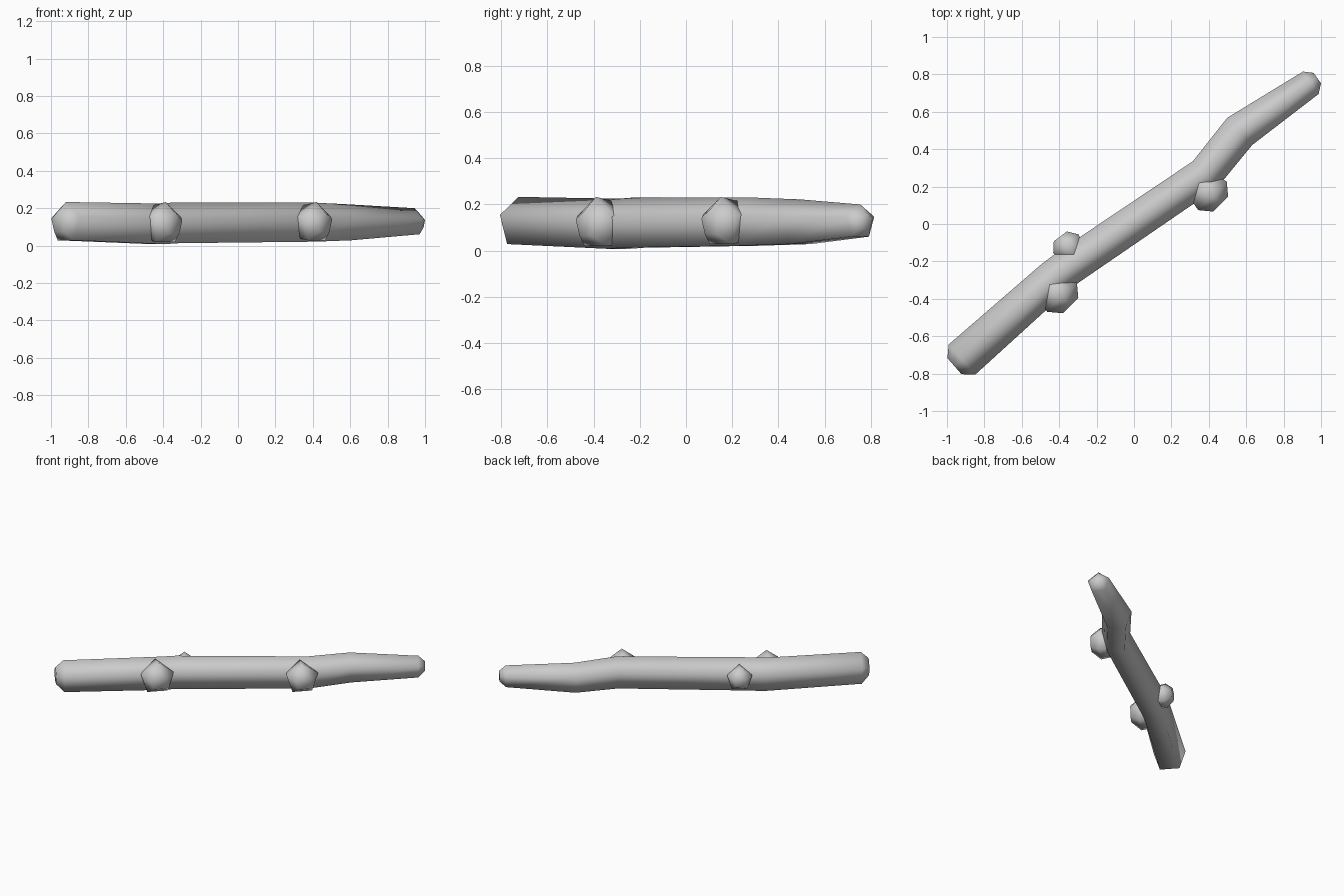
import bpy, bmesh, math
from mathutils import Vector

cube = bpy.data.objects.get("Cube")
if cube:
    bpy.data.objects.remove(cube, do_unlink=True)

SIDES = 5

grey = bpy.data.materials.new("plain_grey")
grey.use_nodes = True
colour = (0.6, 0.6, 0.6, 1)
grey.diffuse_color = colour
grey.node_tree.nodes["Principled BSDF"].inputs["Base Color"].default_value = colour


def limb(name, stations):
    """Loft upright pentagons, apex up, along stations of (x, y, z, radius, width factor)."""
    bm = bmesh.new()
    centres = [Vector(s[:3]) for s in stations]
    rings = []
    for i, (c, s) in enumerate(zip(centres, stations)):
        before = c - centres[i - 1] if i > 0 else Vector()
        after = centres[i + 1] - c if i < len(stations) - 1 else Vector()
        along = before.normalized() + after.normalized()
        side = Vector((-along.y, along.x, 0)).normalized()
        ring = []
        for k in range(SIDES):
            a = math.tau * k / SIDES
            offset = side * math.sin(a) * s[4] + Vector((0, 0, math.cos(a)))
            ring.append(bm.verts.new(c + offset * s[3]))
        rings.append(ring)
    for r0, r1 in zip(rings, rings[1:]):
        for k in range(SIDES):
            n = (k + 1) % SIDES
            bm.faces.new((r0[k], r0[n], r1[n], r1[k]))
    bm.faces.new(rings[0])
    bm.faces.new(rings[-1])
    bmesh.ops.recalc_face_normals(bm, faces=bm.faces)
    mesh = bpy.data.meshes.new(name)
    bm.to_mesh(mesh)
    bm.free()
    mesh.materials.append(grey)
    mesh.shade_smooth()
    obj = bpy.data.objects.new(name, mesh)
    bpy.context.collection.objects.link(obj)
    return obj


# Crooked main branch with blunt ends
limb("branch", [
    (-0.96, -0.76, 0.125, 0.06, 1),
    (-0.92, -0.725, 0.12, 0.113, 1),
    (-0.43, -0.29, 0.105, 0.12, 0.87),
    (-0.35, -0.23, 0.11, 0.12, 0.87),
    (0.38, 0.265, 0.115, 0.116, 0.87),
    (0.565, 0.495, 0.115, 0.107, 0.97),
    (0.945, 0.755, 0.123, 0.077, 1),
    (0.98, 0.78, 0.125, 0.036, 1),
])


def knob(name, x, y, z, radius, direction, depth):
    """Short rounded stub growing out of the branch."""
    d = Vector((*direction, 0)).normalized()
    c = Vector((x, y, z))
    tip = c + d * radius * 0.55
    limb(name, [
        (*(c - d * depth), radius * 0.85, 1),
        (*c, radius, 1),
        (*tip, radius * 0.52, 1),
    ])


# Broken twig stubs
knob("right_front_stub", -0.385, -0.39, 0.115, 0.118, (1, -1), 0.1)
knob("left_front_stub", 0.42, 0.15, 0.12, 0.113, (1, -1), 0.1)
knob("back_stub", -0.365, -0.105, 0.12, 0.088, (-0.6, 0.8), 0.09)
